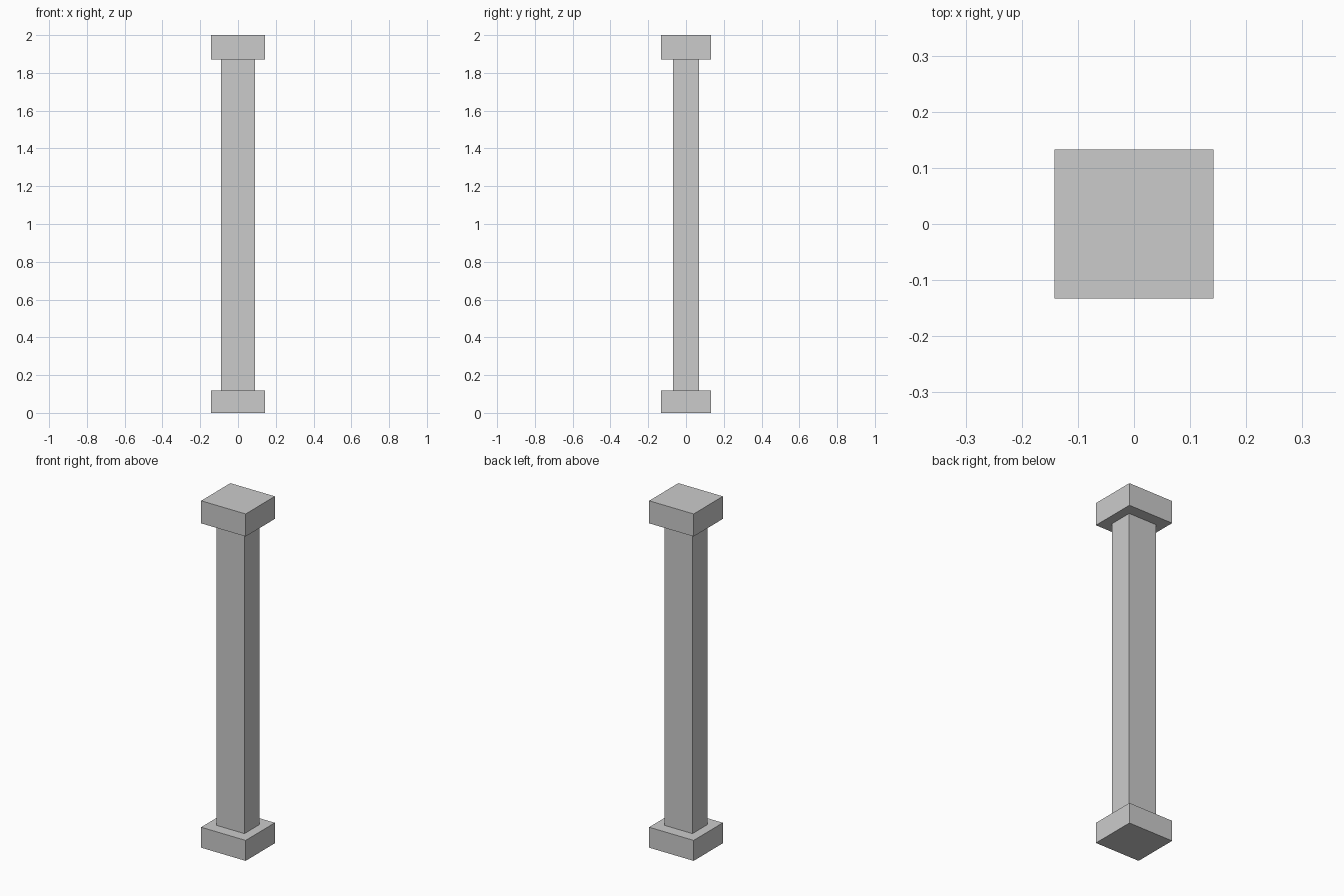
import bpy

if "Cube" in bpy.data.objects:
    bpy.data.objects.remove(bpy.data.objects["Cube"])


def box(name, half_x, half_y, z0, z1):
    """Axis-aligned box centred on x and y, spanning z0 to z1."""
    bpy.ops.mesh.primitive_cube_add(size=1, location=(0, 0, (z0 + z1) / 2))
    ob = bpy.context.object
    ob.name = name
    ob.scale = (2 * half_x, 2 * half_y, z1 - z0)
    bpy.ops.object.transform_apply(location=False, rotation=False, scale=True)
    return ob


BASE_TOP, CAPITAL_BOTTOM, HEIGHT = 0.118, 1.87, 2.0

# Matching base and capital blocks
box("base", 0.142, 0.133, 0, BASE_TOP)
box("capital", 0.142, 0.133, CAPITAL_BOTTOM, HEIGHT)

# Slender rectangular shaft between them
box("shaft", 0.089, 0.068, BASE_TOP, CAPITAL_BOTTOM)
